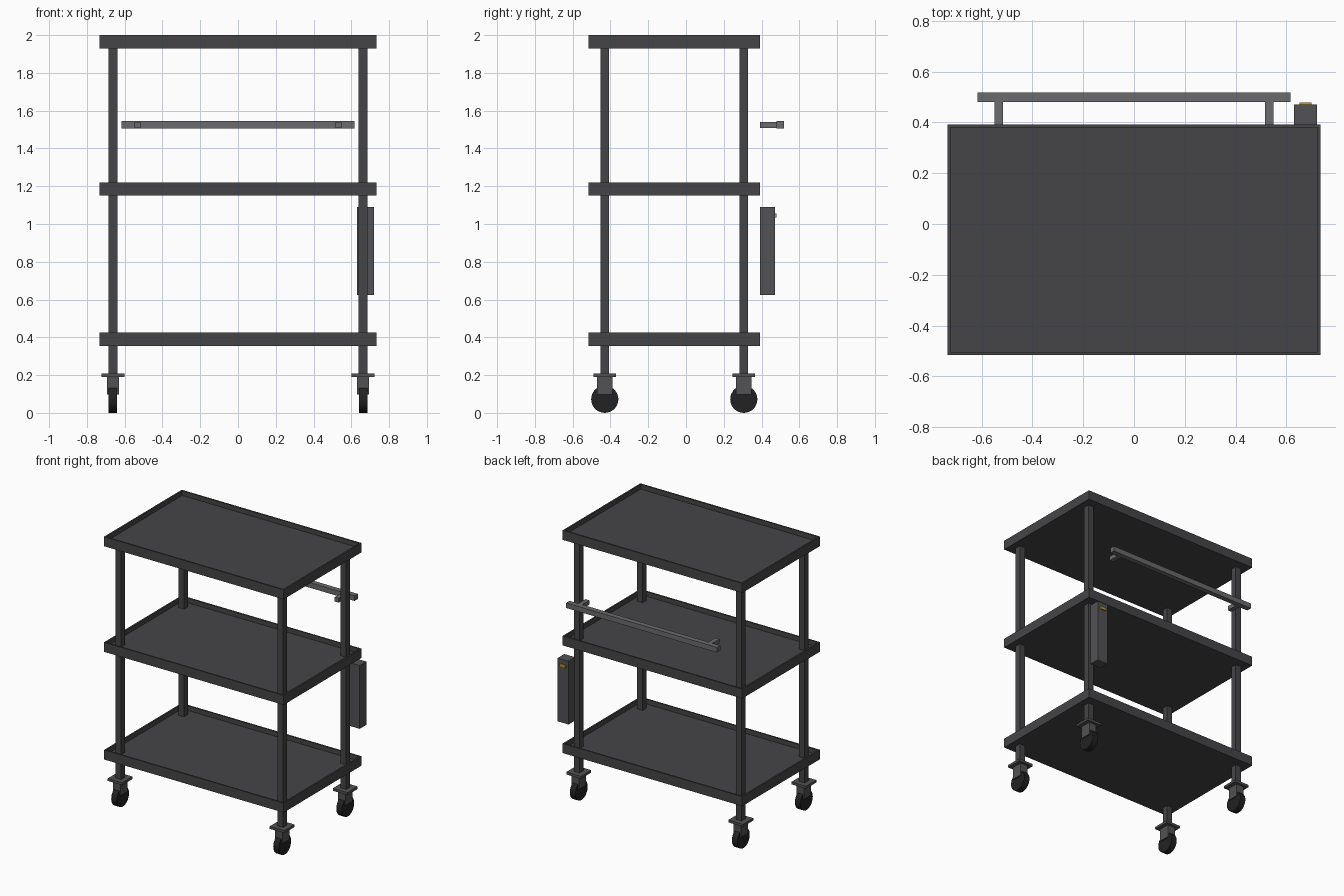
import bpy, bmesh, math

if "Cube" in bpy.data.objects:
    bpy.data.objects.remove(bpy.data.objects["Cube"])


def material(name, v, rgb=None):
    m = bpy.data.materials.new(name)
    m.diffuse_color = (*(rgb or (v, v, v * 1.06)), 1)
    m.use_nodes = True
    m.node_tree.nodes["Principled BSDF"].inputs["Base Color"].default_value = m.diffuse_color
    return m


FRAME = material("dark_frame", 0.06)
STEEL = material("caster_steel", 0.085)
HANDLE = material("handle_grey", 0.145)
RUBBER = material("rubber", 0.016)
YELLOW = material("indicator_yellow", 0, (0.5, 0.33, 0.03))


def finish(name, bm, mat):
    me = bpy.data.meshes.new(name)
    bm.to_mesh(me)
    bm.free()
    me.materials.append(mat)
    ob = bpy.data.objects.new(name, me)
    bpy.context.collection.objects.link(ob)
    return ob


def box_bm(x0, x1, y0, y1, z0, z1):
    bm = bmesh.new()
    bmesh.ops.create_cube(bm, size=1)
    bmesh.ops.scale(bm, vec=(x1 - x0, y1 - y0, z1 - z0), verts=bm.verts)
    bmesh.ops.translate(bm, vec=((x0 + x1) / 2, (y0 + y1) / 2, (z0 + z1) / 2), verts=bm.verts)
    return bm


def box(name, mat, *bounds):
    return finish(name, box_bm(*bounds), mat)


def column(name, mat, x, y, wx, wy, z0, z1):
    return box(name, mat, x - wx / 2, x + wx / 2, y - wy / 2, y + wy / 2, z0, z1)


# Tray shelves: solid slab with a recessed top inside a thin lip
def tray(name, z0, z1, lip=0.016, depth=0.035):
    bm = box_bm(-0.734, 0.734, -0.516, 0.392, z0, z1)
    bm.faces.ensure_lookup_table()
    top = max(bm.faces, key=lambda f: f.calc_center_median().z)
    bmesh.ops.inset_region(bm, faces=[top], thickness=lip)
    floor = bmesh.ops.extrude_discrete_faces(bm, faces=[top])["faces"][0]
    bmesh.ops.translate(bm, vec=(0, 0, -depth), verts=floor.verts)
    finish(name, bm, FRAME)


tray("bottom_shelf", 0.355, 0.425)
tray("middle_shelf", 1.15, 1.22)
tray("top_shelf", 1.93, 2.0)

# Corner posts with casters
for side, x in (("left", -0.662), ("right", 0.662)):
    for end, y in (("front", -0.43), ("back", 0.306)):
        tag = f"{end}_{side}"
        column(f"post_{tag}", FRAME, x, y, 0.046, 0.046, 0.2, 1.95)
        column(f"caster_plate_{tag}", STEEL, x, y, 0.12, 0.12, 0.19, 0.208)
        column(f"caster_fork_{tag}", STEEL, x, y, 0.062, 0.082, 0.097, 0.19)
        bpy.ops.mesh.primitive_cylinder_add(
            vertices=28, radius=0.072, depth=0.045,
            location=(x, y, 0.072), rotation=(0, math.pi / 2, 0))
        wheel = bpy.context.object
        wheel.name = f"caster_wheel_{tag}"
        wheel.data.materials.append(RUBBER)
        bpy.ops.object.shade_smooth_by_angle(angle=math.radians(30))

# Push handle with two brackets
box("push_handle", HANDLE, -0.616, 0.616, 0.48, 0.518, 1.506, 1.544)
for side, s in (("left", -1), ("right", 1)):
    column(f"handle_bracket_{side}", HANDLE, s * 0.532, 0.437, 0.033, 0.09, 1.509, 1.541)

# Side control box with indicator
box("control_box", STEEL, 0.631, 0.72, 0.392, 0.47, 0.623, 1.09)
box("indicator", YELLOW, 0.652, 0.699, 0.468, 0.478, 1.035, 1.056)
